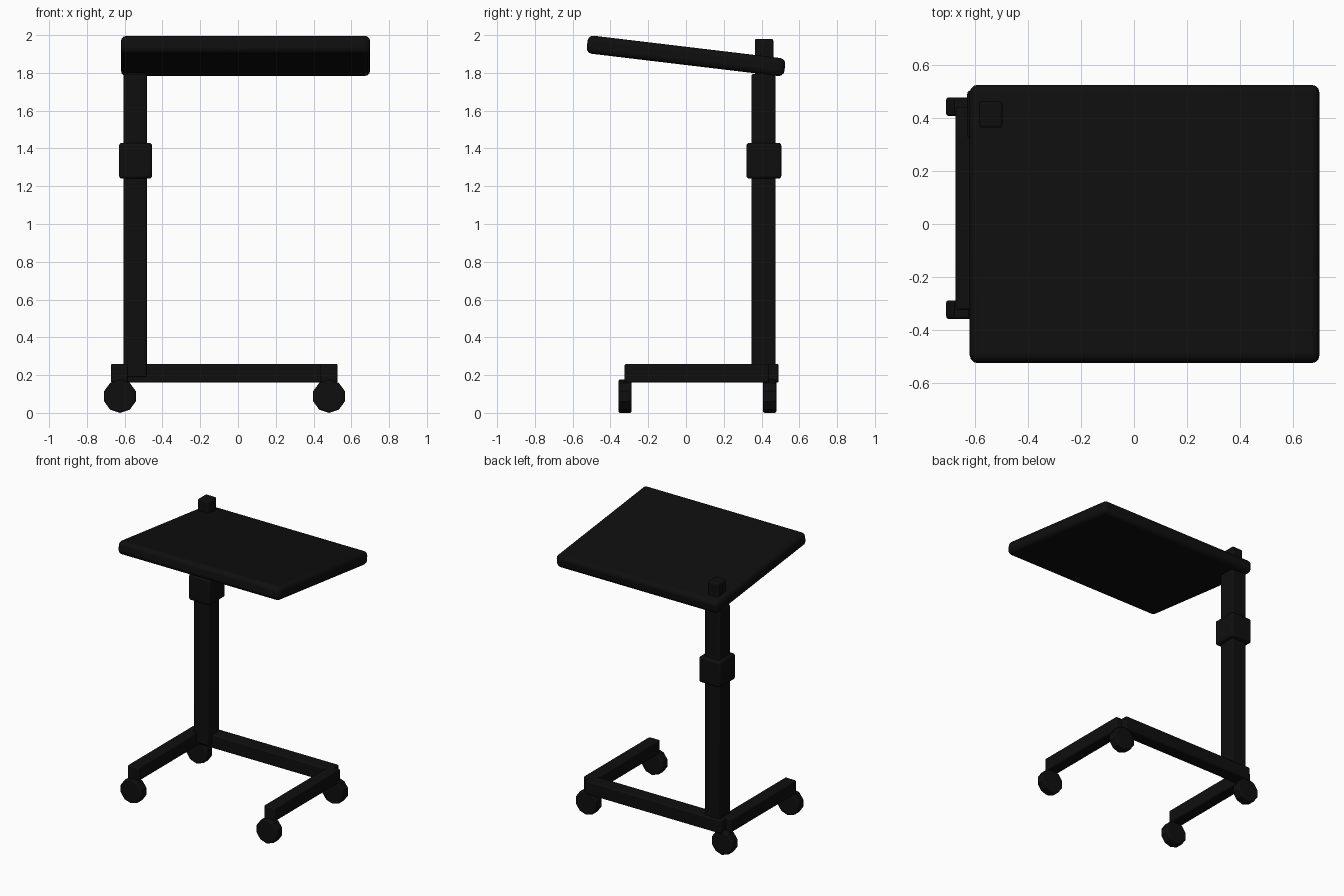
import bpy, math

cube = bpy.data.objects.get("Cube")
if cube:
    bpy.data.objects.remove(cube, do_unlink=True)

# Single matte black finish
black = bpy.data.materials.new("matte_black")
black.use_nodes = True
color = (0.0045, 0.0045, 0.0045, 1)
black.diffuse_color = color
bsdf = black.node_tree.nodes["Principled BSDF"]
bsdf.inputs["Base Color"].default_value = color
bsdf.inputs["Roughness"].default_value = 0.7


def finish(obj, name, bevel, segments=3):
    obj.name = name
    obj.data.materials.append(black)
    bpy.ops.object.transform_apply(location=False, rotation=True, scale=True)
    mod = obj.modifiers.new("rounded_edges", "BEVEL")
    mod.width = bevel
    mod.segments = segments
    mod.limit_method = "ANGLE"
    mod.angle_limit = math.radians(50)
    bpy.ops.object.shade_smooth_by_angle(angle=math.radians(30))
    return obj


def box(name, x, y, z, bevel=0.01, tilt=0):
    """Rounded box given its (min, max) range on each axis."""
    ranges = (x, y, z)
    bpy.ops.mesh.primitive_cube_add(size=1, location=[(a + b) / 2 for a, b in ranges],
                                    rotation=(tilt, 0, 0))
    obj = bpy.context.object
    obj.scale = [b - a for a, b in ranges]
    return finish(obj, name, bevel)


def wheel(name, x, y):
    """Ten-sided caster rolling along x, with a corner at the floor."""
    r = 0.088
    bpy.ops.mesh.primitive_cylinder_add(vertices=10, radius=r, depth=0.07,
                                        location=(x, y, r),
                                        rotation=(math.pi / 2, 0, 0))
    return finish(bpy.context.object, name, 0.008, 2)


# Tilted table top
box("table_top", (-0.62, 0.70), (-0.527, 0.527), (1.842, 1.938), 0.03,
    tilt=math.radians(-6.8))

# Column, height collar and the post that passes through the top
box("column", (-0.605, -0.483), (0.347, 0.475), (0.19, 1.795))
box("height_collar", (-0.63, -0.455), (0.32, 0.505), (1.24, 1.43), 0.016)
box("top_post", (-0.585, -0.497), (0.364, 0.462), (1.70, 1.98))

# Base frame
box("back_beam", (-0.63, 0.48), (0.39, 0.49), (0.16, 0.26))
for side, x in (("right", -0.628), ("left", 0.482)):
    box(side + "_leg", (x - 0.045, x + 0.045), (-0.325, 0.44), (0.16, 0.26))
    for end, y in (("front", -0.323), ("back", 0.443)):
        wheel(f"{end}_{side}_wheel", x + (0.003 if x < 0 else 0), y)
